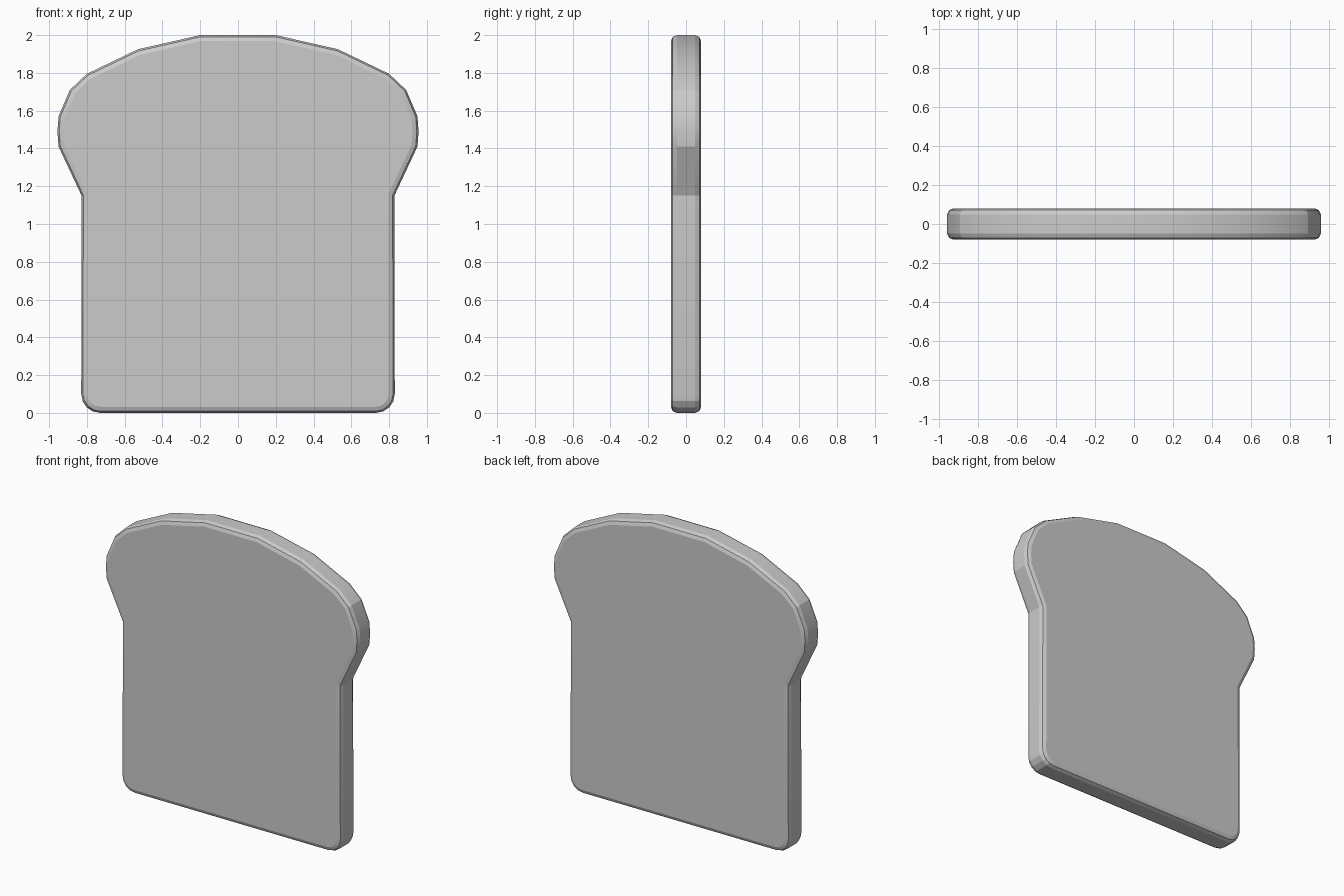
import bpy, bmesh, math

if "Cube" in bpy.data.objects:
    bpy.data.objects.remove(bpy.data.objects["Cube"])

HALF_T = 0.08
SEAM_Z = 1.15

# Right half of the slice outline, bottom to top
corner = [(0.73 + 0.1 * math.sin(math.radians(a)), 0.1 - 0.1 * math.cos(math.radians(a)))
          for a in (0, 22.5, 45, 67.5, 90)]
dome = [(0.828, SEAM_Z), (0.95, 1.41), (0.956, 1.49), (0.95, 1.57), (0.89, 1.71),
        (0.80, 1.795), (0.53, 1.925), (0.2, 2.0)]
half = corner + dome
outline = half + [(-x, z) for x, z in reversed(half)]


def slice_part(name, keep_top):
    bm = bmesh.new()
    front = bm.faces.new([bm.verts.new((x, -HALF_T, z)) for x, z in outline])
    ext = bmesh.ops.extrude_face_region(bm, geom=[front], use_keep_orig=True)
    back = [v for v in ext["geom"] if isinstance(v, bmesh.types.BMVert)]
    bmesh.ops.translate(bm, verts=back, vec=(0, 2 * HALF_T, 0))
    bmesh.ops.recalc_face_normals(bm, faces=bm.faces)
    # Round both rims
    rims = [e for e in bm.edges if abs(e.verts[0].co.y - e.verts[1].co.y) < 1e-5]
    bmesh.ops.bevel(bm, geom=rims, offset=0.032, segments=2, profile=0.5,
                    affect='EDGES', clamp_overlap=True)
    # Keep the part on one side of the seam
    bmesh.ops.bisect_plane(bm, geom=bm.verts[:] + bm.edges[:] + bm.faces[:],
                           plane_co=(0, 0, SEAM_Z), plane_no=(0, 0, 1),
                           clear_inner=keep_top, clear_outer=not keep_top)
    mesh = bpy.data.meshes.new(name)
    bm.to_mesh(mesh)
    bm.free()
    obj = bpy.data.objects.new(name, mesh)
    bpy.context.collection.objects.link(obj)
    bpy.context.view_layer.objects.active = obj
    bpy.ops.object.select_all(action='DESELECT')
    obj.select_set(True)
    bpy.ops.object.shade_smooth_by_angle(angle=math.radians(20))


slice_part("bread_body", False)
slice_part("bread_dome", True)
